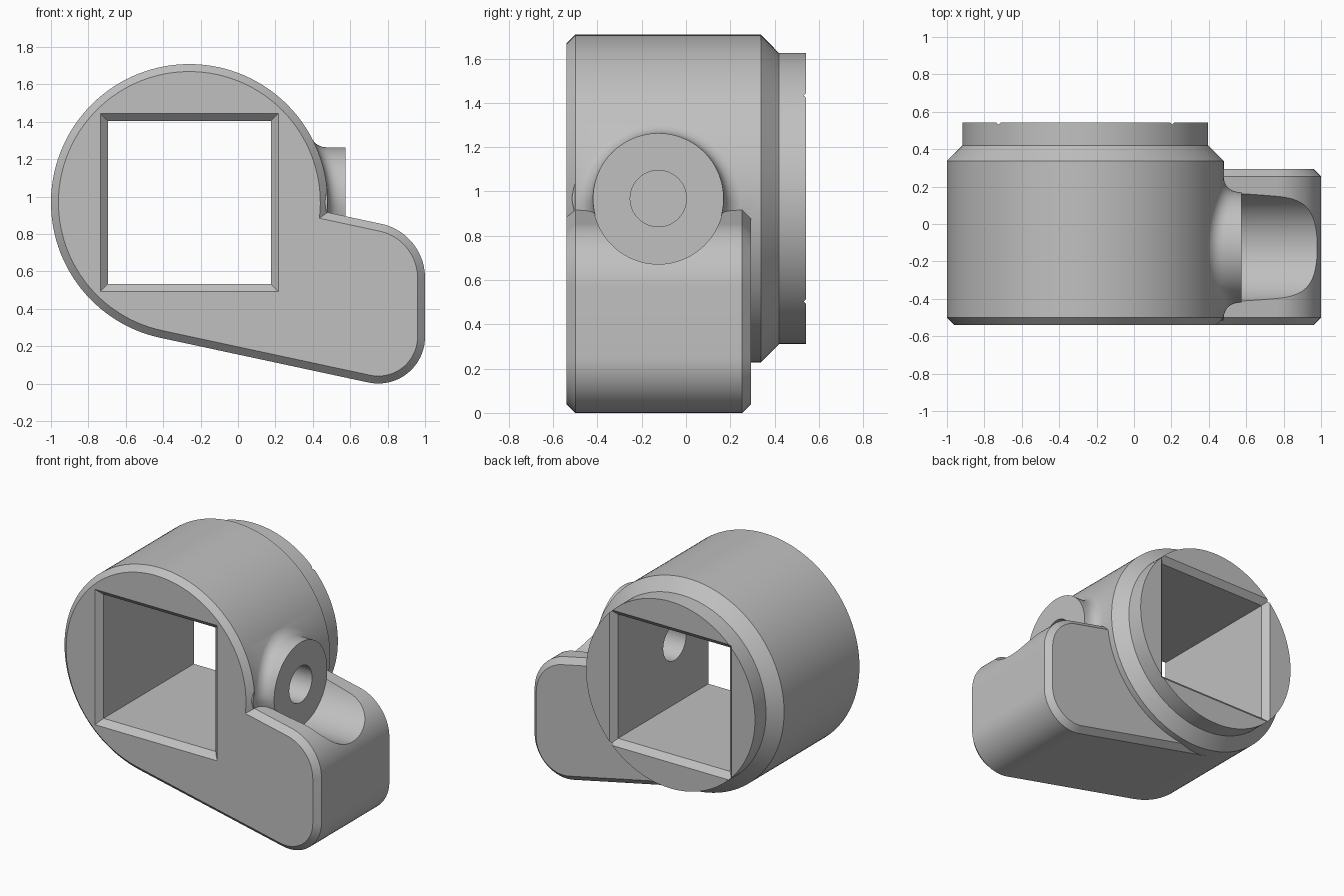
import bpy, bmesh
from math import sin, cos, pi, sqrt, atan2, acos
from mathutils import Vector

if "Cube" in bpy.data.objects:
    bpy.data.objects.remove(bpy.data.objects["Cube"], do_unlink=True)

grey = bpy.data.materials.new("plain_grey")
grey.use_nodes = True
grey.diffuse_color = (0.53, 0.53, 0.53, 1)
grey.node_tree.nodes["Principled BSDF"].inputs["Base Color"].default_value = (0.53, 0.53, 0.53, 1)

CX, CZ, RADIUS = -0.26, 0.968, 0.74     # main barrel
BY, BOSS_R, BOSS_END = -0.125, 0.295, 0.575
FRONT, BACK, ARM_BACK, BEVEL = -0.54, 0.543, 0.294, 0.04
SEG = 128


def loft(name, rings):
    """Skin a list of equal-length point rings and cap both ends."""
    bm = bmesh.new()
    loops = [[bm.verts.new(p) for p in ring] for ring in rings]
    n = len(loops[0])
    for a, b in zip(loops, loops[1:]):
        for i in range(n):
            bm.faces.new((a[i], a[(i + 1) % n], b[(i + 1) % n], b[i]))
    bm.faces.new(loops[0])
    bm.faces.new(loops[-1])
    bmesh.ops.recalc_face_normals(bm, faces=bm.faces)
    mesh = bpy.data.meshes.new(name)
    bm.to_mesh(mesh)
    bm.free()
    mesh.materials.append(grey)
    obj = bpy.data.objects.new(name, mesh)
    bpy.context.collection.objects.link(obj)
    return obj


def combine(target, tool, operation):
    """Apply a boolean and discard the tool object."""
    tool.hide_render = True
    mod = target.modifiers.new(operation, 'BOOLEAN')
    mod.operation, mod.solver, mod.object = operation, 'EXACT', tool
    bpy.context.view_layer.objects.active = target
    bpy.ops.object.modifier_apply(modifier=mod.name)
    bpy.data.objects.remove(tool, do_unlink=True)


def arc(center, r, start, end, steps=20):
    angles = [start + (end - start) * i / steps for i in range(steps + 1)]
    return [(center[0] + r * cos(a), center[1] + r * sin(a)) for a in angles]


# Arm corner circles, and the direction of the line tangent to barrel and arm
low, low_r = (0.75, 0.25), 0.25
high, high_r = (0.705, 0.565), 0.295
dx, dz = low[0] - CX, low[1] - CZ
tangent = atan2(dz, dx) - acos((RADIUS - low_r) / sqrt(dx * dx + dz * dz))


def barrel_ring(y, r):
    return [(x, y, z) for x, z in arc((CX, CZ), r, tangent, tangent + 2 * pi, SEG)[:-1]]


def arm_ring(y, inset):
    top = tangent + pi
    pts = [(CX, CZ), arc((CX, CZ), RADIUS - inset, tangent, tangent, 1)[0]]
    pts += arc(low, low_r - inset, tangent, 0)
    pts += arc(high, high_r - inset, 0, top)
    x, z = pts[-1]
    pts.append((x - 0.68 * sin(top), z + 0.68 * cos(top)))
    return [(px, y, pz) for px, pz in pts]


def boss_ring(x_of, r_of):
    angles = [2 * pi * i / SEG for i in range(SEG)]
    return [(x_of(t), BY + r_of(t) * cos(t), CZ + r_of(t) * sin(t)) for t in angles]


def rod(name, x0, x1, r):
    return loft(name, [boss_ring(lambda t: x, lambda t: r) for x in (x0, x1)])


def flare_point(t, u):
    """Fillet curve between barrel and boss: returns (x, radius)."""
    def surface(r):
        return CX + sqrt(RADIUS ** 2 - (r * sin(t)) ** 2)
    f = 0.095 - 0.04 * abs(sin(t))
    a = Vector((surface(BOSS_R + f) - 0.002, BOSS_R + f))
    b = Vector((surface(BOSS_R), BOSS_R))
    c = b + Vector((f, 0))
    return a * (1 - u) ** 2 + b * 2 * u * (1 - u) + c * u * u


# Barrel with chamfered front rim and stepped-down back collar
body = loft("socket_housing", [barrel_ring(y, r) for y, r in (
    (FRONT, RADIUS - BEVEL), (FRONT + BEVEL, RADIUS), (0.338, RADIUS),
    (0.42, 0.657), (BACK, 0.657))])

# Side arm with chamfered edges
arm = loft("side_arm", [arm_ring(y, d) for y, d in (
    (FRONT, BEVEL), (FRONT + BEVEL, 0), (ARM_BACK - BEVEL, 0), (ARM_BACK, BEVEL))])
combine(body, arm, 'UNION')

# Screw boss, flared where it leaves the barrel
rings = [boss_ring(lambda t: 0.3, lambda t: flare_point(t, 0)[1])]
for k in range(9):
    rings.append(boss_ring(lambda t: flare_point(t, k / 8)[0],
                           lambda t: flare_point(t, k / 8)[1]))
rings.append(boss_ring(lambda t: BOSS_END + 0.02, lambda t: BOSS_R))
combine(body, loft("screw_boss", rings), 'UNION')

# Clearance groove over the arm, flush with the boss face
combine(body, rod("groove_cutter", BOSS_END, 1.3, BOSS_R + 0.001), 'DIFFERENCE')

# Square through-hole with flared mouths at both ends
def square(y, h):
    return [(CX + sx * h, y, CZ + sz * h) for sx, sz in ((-1, -1), (1, -1), (1, 1), (-1, 1))]


half = 0.436
combine(body, loft("socket_cutter", [square(y, h) for y, h in (
    (FRONT - 0.02, half + 0.06), (FRONT + BEVEL, half),
    (BACK - BEVEL, half), (BACK + 0.02, half + 0.06))]), 'DIFFERENCE')

# Screw hole from the boss into the socket
combine(body, rod("screw_hole_cutter", 0, 0.8, 0.127), 'DIFFERENCE')

bpy.ops.object.select_all(action='DESELECT')
body.select_set(True)
bpy.context.view_layer.objects.active = body
bpy.ops.object.shade_smooth_by_angle(angle=pi / 7)
